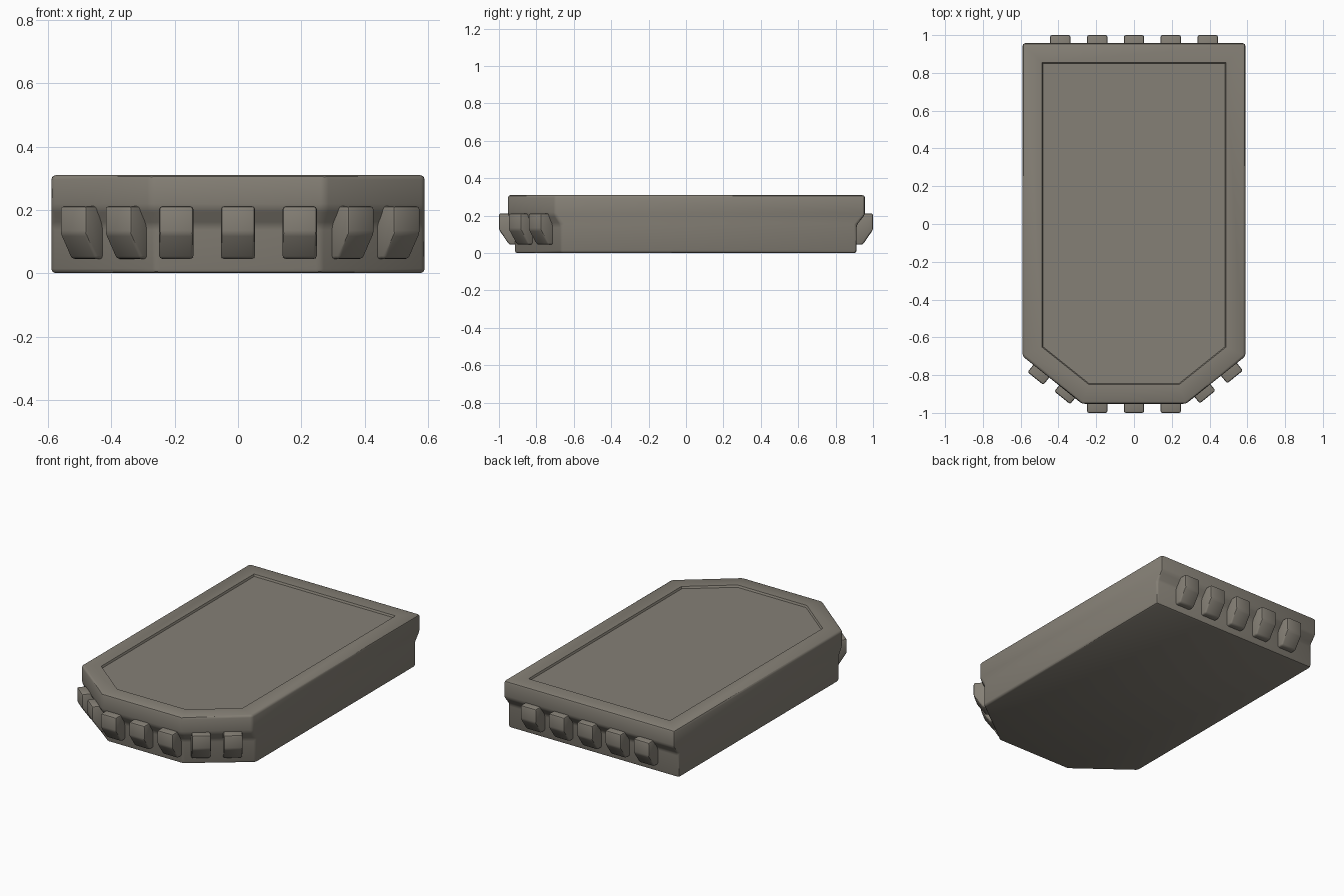
import bpy, bmesh, math
from mathutils import Matrix, Vector

if "Cube" in bpy.data.objects:
    bpy.data.objects.remove(bpy.data.objects["Cube"])

stone = bpy.data.materials.new("warm grey stone")
stone.diffuse_color = (0.235, 0.215, 0.18, 1)
stone.use_nodes = True
stone.node_tree.nodes["Principled BSDF"].inputs["Base Color"].default_value = stone.diffuse_color


def bevel_sharp(bm, width, segments=2):
    edges = [e for e in bm.edges if e.calc_face_angle(0) > math.radians(25)]
    bmesh.ops.bevel(bm, geom=edges, offset=width, segments=segments,
                    profile=0.5, affect='EDGES', clamp_overlap=True)


def finish(bm, name):
    bmesh.ops.recalc_face_normals(bm, faces=bm.faces[:])
    me = bpy.data.meshes.new(name)
    bm.to_mesh(me)
    bm.free()
    me.materials.append(stone)
    ob = bpy.data.objects.new(name, me)
    bpy.context.collection.objects.link(ob)
    bpy.ops.object.select_all(action='DESELECT')
    ob.select_set(True)
    bpy.context.view_layer.objects.active = ob
    bpy.ops.object.shade_smooth_by_angle(angle=math.radians(40))
    return ob


# Slab: stacked outlines, the lower one set back at both ends
def outline(back, side_y, front_x, front_y):
    half = [(0.59, back), (0.59, side_y), (front_x, front_y)]
    return half + [(-x, y) for x, y in reversed(half)]


upper = outline(0.957, -0.70, 0.275, -0.952)
lower = outline(0.912, -0.665, 0.26, -0.915)
bm = bmesh.new()
rings = [[bm.verts.new((x, y, z)) for x, y in pts]
         for pts, z in ((lower, 0), (lower, 0.15), (upper, 0.205), (upper, 0.31))]
for a, b in zip(rings, rings[1:]):
    for i in range(6):
        j = (i + 1) % 6
        bm.faces.new((a[i], a[j], b[j], b[i]))
bm.faces.new(rings[0])
bm.faces.new(rings[-1])
bmesh.ops.recalc_face_normals(bm, faces=bm.faces[:])
bevel_sharp(bm, 0.014)
# Shallow recessed panel on top
bm.normal_update()
top = max((f for f in bm.faces if f.normal.z > 0.9), key=lambda f: f.calc_area())
bmesh.ops.inset_region(bm, faces=[top], thickness=0.088, use_even_offset=True)
bmesh.ops.inset_region(bm, faces=[top], thickness=0.005, depth=-0.012,
                       use_even_offset=True)
finish(bm, "slab")


# Tooth block: side profile swept across its width, facing along an angle
def tooth(name, x, y, angle):
    profile = [(-0.12, 0.045), (-0.055, 0.045), (0, 0.125), (0, 0.212), (-0.12, 0.212)]
    bm = bmesh.new()
    sides = [[bm.verts.new((d, w, z)) for d, z in profile] for w in (-0.054, 0.054)]
    for i in range(5):
        j = (i + 1) % 5
        bm.faces.new((sides[0][i], sides[0][j], sides[1][j], sides[1][i]))
    for s in sides:
        bm.faces.new(s)
    bmesh.ops.recalc_face_normals(bm, faces=bm.faces[:])
    bevel_sharp(bm, 0.01)
    bm.transform(Matrix.Translation(Vector((x, y, 0)))
                 @ Matrix.Rotation(math.radians(angle), 4, 'Z'))
    finish(bm, name)


for i in range(-2, 3):
    tooth("back_tooth", i * 0.195, 1.0, 90)
for i in range(-1, 2):
    tooth("front_tooth", i * 0.195, -1.0, -90)
# Teeth on the slanted corners
for x, y in ((0.535, -0.81), (0.39, -0.916)):
    tooth("right_corner_tooth", x, y, -51)
for x, y in ((-0.522, -0.818), (-0.38, -0.92)):
    tooth("left_corner_tooth", x, y, -129)
